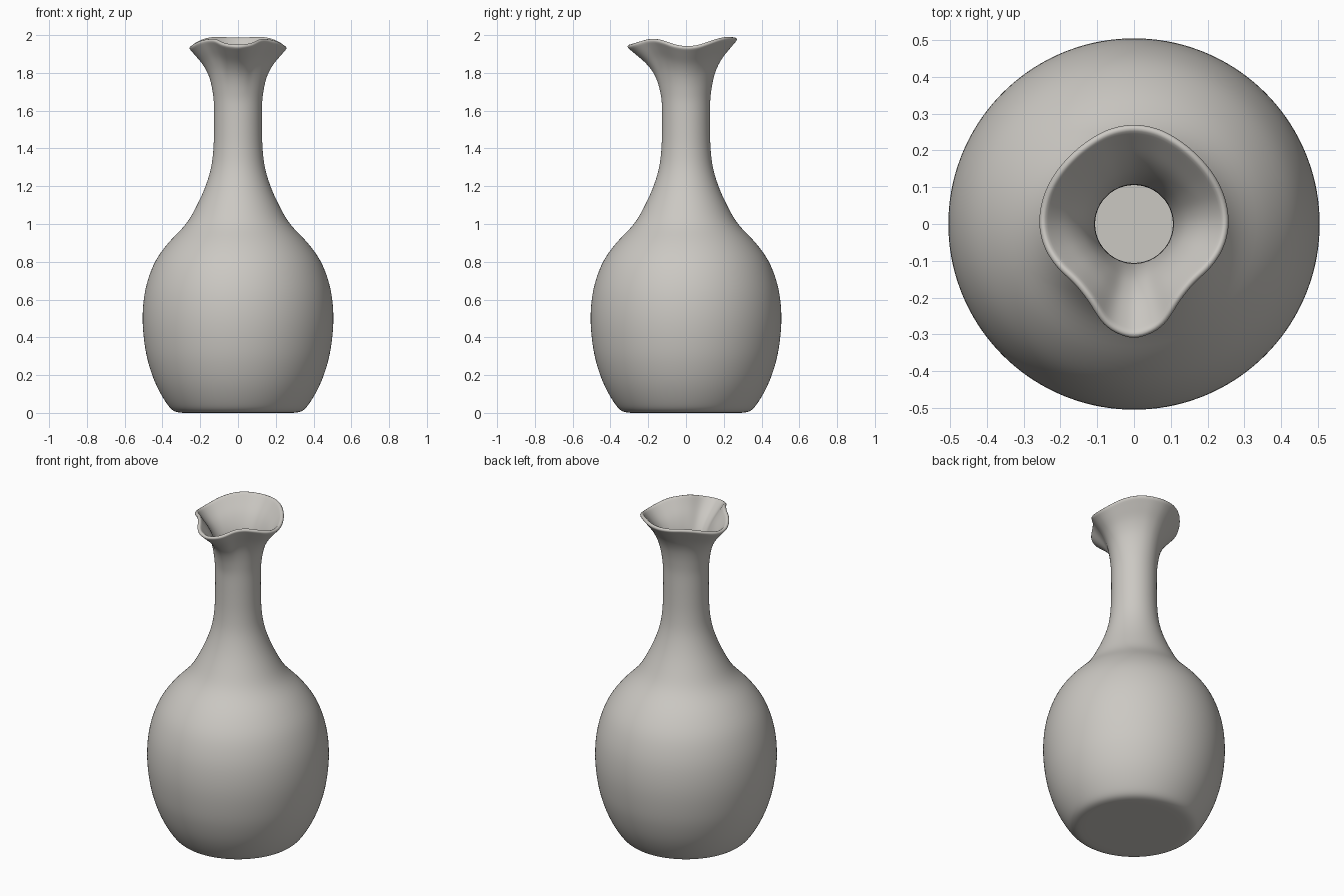
import bpy, bmesh, math

if "Cube" in bpy.data.objects:
    bpy.data.objects.remove(bpy.data.objects["Cube"])

SEG = 72

def spline(pts, t):
    """Catmull-Rom through rows of numbers, t in 0..1"""
    n = len(pts) - 1
    i = min(int(t * n), n - 1)
    u = t * n - i
    a, b, c, d = (pts[min(max(k, 0), n)] for k in (i - 1, i, i + 1, i + 2))
    return [0.5 * (2*q + (r - p)*u + (2*p - 5*q + 4*r - s)*u*u + (3*q - p - 3*r + s)*u**3)
            for p, q, r, s in zip(a, b, c, d)]

# Body and neck profile (radius, height)
body = [(.30, 0), (.345, .012), (.385, .06), (.43, .14), (.465, .23), (.49, .33), (.505, .46),
        (.502, .58), (.482, .69), (.44, .8), (.37, .9), (.275, 1.0), (.217, 1.1),
        (.172, 1.2), (.142, 1.3), (.130, 1.4), (.127, 1.5), (.127, 1.6)]
# Ruffled rim, every 15 degrees from front spout to back (radius, height)
rim = [(.316, 1.943), (.295, 1.953), (.25, 1.976), (.234, 1.978), (.244, 1.967), (.256, 1.948),
       (.262, 1.938), (.262, 1.944), (.260, 1.963), (.259, 1.98), (.263, 1.988), (.271, 1.986),
       (.275, 1.984)]
# Flare from neck to rim (height fraction, spread fraction)
flare = [(0, 0), (.15, .01), (.29, .05), (.44, .12), (.59, .24), (.74, .45), (.88, .74), (1, 1)]

bm = bmesh.new()
rings = []

def add_ring(fn):
    ring = []
    for k in range(SEG):
        a = 2 * math.pi * k / SEG
        r, z = fn(a)
        ring.append(bm.verts.new((r * math.sin(a), -r * math.cos(a), z)))
    rings.append(ring)

def rim_at(a):
    return spline(rim, min(a, 2 * math.pi - a) / math.pi)

def flare_ring(t):
    h, s = spline(flare, t)
    def fn(a):
        R, Z = rim_at(a)
        return .127 + (R - .127) * s, 1.6 + (Z - .006 - 1.6) * h
    return fn

for r in (.1, .2):
    add_ring(lambda a, r=r: (r, 0))
for i in range(46):
    add_ring(lambda a, i=i: spline(body, i / 45))
for i in range(1, 19):
    add_ring(flare_ring(i / 18))

# Walls and base
for lo, hi in zip(rings, rings[1:]):
    for k in range(SEG):
        j = (k + 1) % SEG
        bm.faces.new((lo[k], lo[j], hi[j], hi[k]))
centre = bm.verts.new((0, 0, 0))
for k in range(SEG):
    bm.faces.new((centre, rings[0][(k + 1) % SEG], rings[0][k]))
bmesh.ops.recalc_face_normals(bm, faces=bm.faces)
if centre.link_faces[0].normal.z > 0:
    bmesh.ops.reverse_faces(bm, faces=bm.faces)
for f in bm.faces:
    f.smooth = True

me = bpy.data.meshes.new("vase")
bm.to_mesh(me)
bm.free()
vase = bpy.data.objects.new("vase", me)
bpy.context.collection.objects.link(vase)

# Wall thickness and soft lip
sol = vase.modifiers.new("wall", 'SOLIDIFY')
sol.thickness = .021
sol.offset = -1
sub = vase.modifiers.new("soft", 'SUBSURF')
sub.levels = sub.render_levels = 1

mat = bpy.data.materials.new("warm grey clay")
mat.diffuse_color = (.60, .58, .545, 1)
mat.use_nodes = True
mat.node_tree.nodes["Principled BSDF"].inputs["Base Color"].default_value = mat.diffuse_color
me.materials.append(mat)
